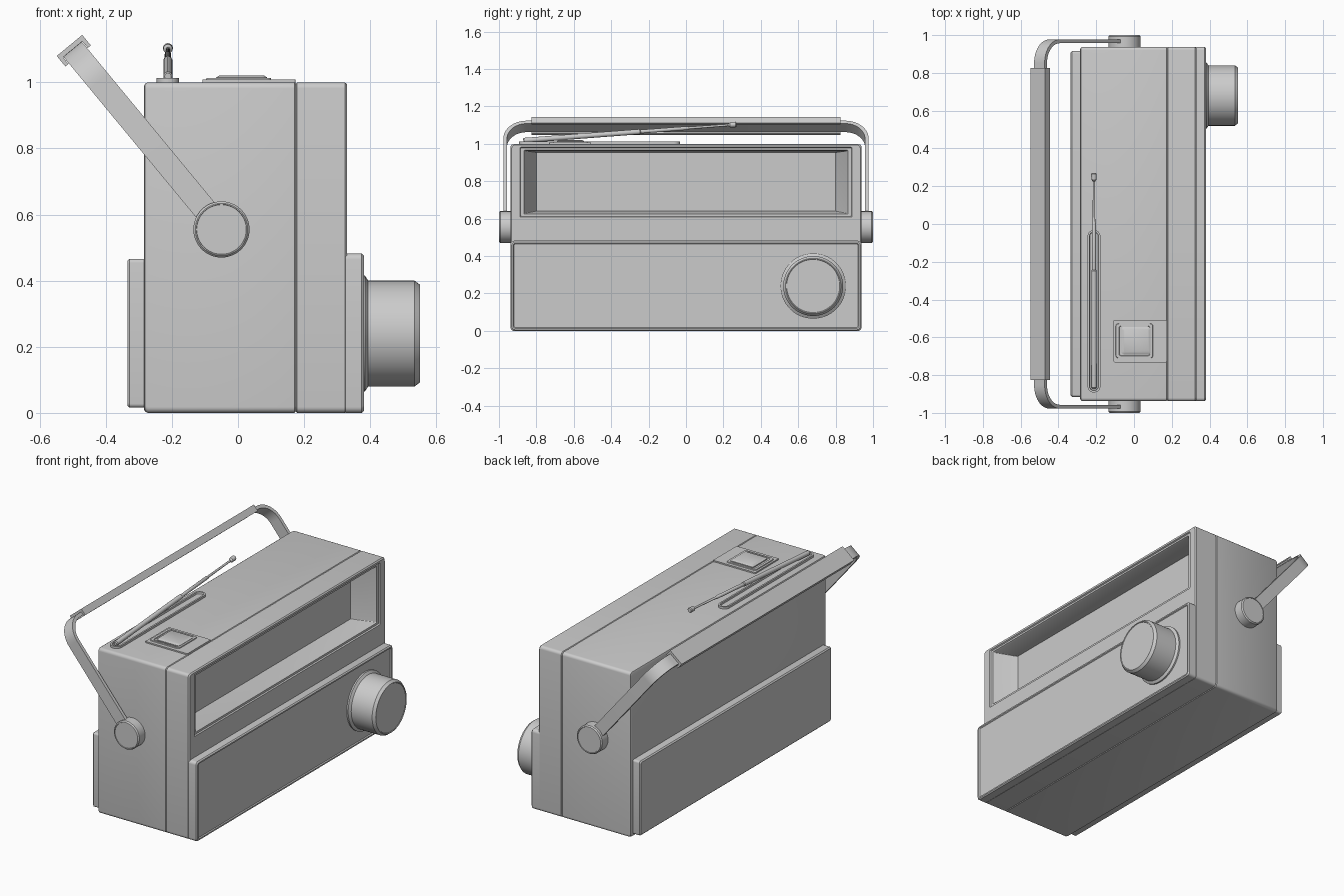
import bpy, bmesh
from math import sin, cos, pi
from mathutils import Vector


def skin(name, rings):
    """Bridge equal-length rings of points and cap both ends."""
    bm = bmesh.new()
    rows = [[bm.verts.new(p) for p in ring] for ring in rings]
    n = len(rows[0])
    for a, b in zip(rows, rows[1:]):
        for i in range(n):
            j = (i + 1) % n
            bm.faces.new((a[i], a[j], b[j], b[i]))
    bm.faces.new(rows[0])
    bm.faces.new(rows[-1])
    bmesh.ops.recalc_face_normals(bm, faces=bm.faces)
    mesh = bpy.data.meshes.new(name)
    bm.to_mesh(mesh)
    bm.free()
    ob = bpy.data.objects.new(name, mesh)
    bpy.context.collection.objects.link(ob)
    bpy.ops.object.select_all(action='DESELECT')
    bpy.context.view_layer.objects.active = ob
    ob.select_set(True)
    bpy.ops.object.shade_smooth_by_angle(angle=0.6)
    return ob


def loft(name, axis, rings, seg=5):
    """Rounded rectangles (t, a0, a1, b0, b1, radius) stacked along x or z."""
    out = []
    for t, a0, a1, b0, b1, r in rings:
        pts = []
        corners = ((a1 - r, b1 - r), (a0 + r, b1 - r), (a0 + r, b0 + r), (a1 - r, b0 + r))
        for k, (ca, cb) in enumerate(corners):
            for i in range(seg + 1):
                ang = (k + i / seg) * pi / 2
                a, b = ca + r * cos(ang), cb + r * sin(ang)
                pts.append((t, a, b) if axis == 'x' else (a, b, t))
        out.append(pts)
    return skin(name, out)


def lathe(name, origin, direction, profile, seg=48):
    """Revolve (distance, radius) pairs around a line."""
    o, d = Vector(origin), Vector(direction).normalized()
    u = d.orthogonal().normalized()
    v = d.cross(u)
    return skin(name, [[o + d * t + r * (u * cos(2 * pi * i / seg) + v * sin(2 * pi * i / seg))
                        for i in range(seg)] for t, r in profile])


H = 0.938  # half width of the case


def case(x, inset, r=0.018, z1=1.0):
    return (x, -H + inset, H - inset, inset, z1 - inset, r)


# Rear half of the case
loft("rear_case", 'x', [case(-0.285, 0.012), case(-0.281, 0.004), case(-0.273, 0),
                        case(0.171, 0), case(0.175, 0.004)])

# Front half with stepped frame and tapered dial recess
loft("front_case", 'x', [
    case(0.175, 0.004), case(0.179, 0), case(0.323, 0), case(0.33, 0.006),
    (0.33, -0.888, 0.888, 0.608, 0.982, 0.006),
    (0.322, -0.884, 0.884, 0.612, 0.978, 0.006),
    (0.322, -0.866, 0.866, 0.624, 0.967, 0.005),
    (0.312, -0.862, 0.862, 0.628, 0.963, 0.005),
    (0.195, -0.798, 0.798, 0.640, 0.955, 0.004)])

# Lower front panel with a thin raised rim
loft("speaker_panel", 'x', [
    case(0.325, 0, z1=0.482), case(0.374, 0, z1=0.482), case(0.381, 0.006, z1=0.482),
    case(0.381, 0.014, 0.01, 0.482), case(0.375, 0.018, 0.01, 0.482)])

# Rear battery cover
loft("rear_cover", 'x', [(-0.28, -0.915, 0.915, 0.016, 0.466, 0.012),
                         (-0.328, -0.915, 0.915, 0.016, 0.466, 0.012),
                         (-0.335, -0.908, 0.908, 0.023, 0.459, 0.010)])

# Tuning knob
lathe("tuning_knob", (0.37, 0.68, 0.24), (1, 0, 0),
      [(0, 0.175), (0.014, 0.175), (0.024, 0.160), (0.164, 0.160), (0.180, 0.148),
       (0.180, 0.144), (0.177, 0.142)], 64)

# Top control plate and square button
loft("control_plate", 'z', [
    (0.995, -0.108, 0.174, -0.732, -0.507, 0.006), (1.008, -0.108, 0.174, -0.732, -0.507, 0.006)])
loft("button_frame", 'z', [
    (1.004, -0.098, 0.102, -0.712, -0.525, 0.015), (1.013, -0.095, 0.099, -0.709, -0.528, 0.015),
    (1.013, -0.080, 0.103 - 0.018, -0.698, -0.539, 0.012),
    (1.009, -0.078, 0.083, -0.696, -0.541, 0.012)])
loft("top_button", 'z', [
    (1.004, -0.066, 0.088, -0.690, -0.545, 0.012), (1.015, -0.066, 0.088, -0.690, -0.545, 0.012),
    (1.021, -0.056, 0.078, -0.680, -0.555, 0.010)])

# Antenna cradle: a long rounded tray
loft("antenna_tray", 'z', [
    (0.995, -0.246, -0.178, -0.892, -0.032, 0.0335), (1.013, -0.246, -0.178, -0.892, -0.032, 0.0335),
    (1.013, -0.236, -0.188, -0.882, -0.042, 0.0235),
    (1.003, -0.234, -0.190, -0.880, -0.044, 0.0215)], 8)

# Telescopic antenna, raised toward its tip
a, b = Vector((-0.212, -0.87, 1.018)), Vector((-0.212, 0.27, 1.104))
L = (b - a).length
lathe("antenna", a, b - a,
      [(0, 0.010), (0.005, 0.014), (0.625, 0.014), (0.63, 0.010), (0.88, 0.010), (0.885, 0.007),
       (L - 0.045, 0.006), (L - 0.035, 0.014), (L - 0.005, 0.015), (L, 0.011)], 20)

# Carrying handle, built in a tilted frame (u along the arm, w across it)
pivot = Vector((-0.05, 0, 0.555))
d = Vector((-0.637, 0, 0.771))
p = Vector((0.771, 0, 0.637))


def place(u, y, w):
    return pivot + d * u + p * w + Vector((0, y, 0))


side, top, rad, thick, half = 0.977, 0.708, 0.125, 0.02, 0.036
path = [(0, side, 0, 1)]
for i in range(13):
    t = i / 12 * pi / 2
    path.append((top - rad + rad * sin(t), side - rad + rad * cos(t), sin(t), cos(t)))
path += [(u, -y, nu, -ny) for u, y, nu, ny in reversed(path)]
skin("handle_strap", [[place(u, y, -half), place(u, y, half),
                       place(u - nu * thick, y - ny * thick, half),
                       place(u - nu * thick, y - ny * thick, -half)]
                      for u, y, nu, ny in path])

# Channel-shaped grip over the strap
channel = [(0.722, -0.05), (0.722, 0.05), (0.681, 0.05), (0.681, 0.038),
           (0.706, 0.038), (0.706, -0.038), (0.681, -0.038), (0.681, -0.05)]
skin("handle_grip", [[place(u, y, w) for u, w in channel] for y in (-0.825, 0.825)])

# Handle pivots on both ends
for s, word in ((-1, "left"), (1, "right")):
    lathe(word + "_handle_pivot", (-0.05, s * 0.93, 0.555), (0, s, 0),
          [(0, 0.085), (0.063, 0.085), (0.070, 0.079), (0.070, 0.076), (0.067, 0.075)])
